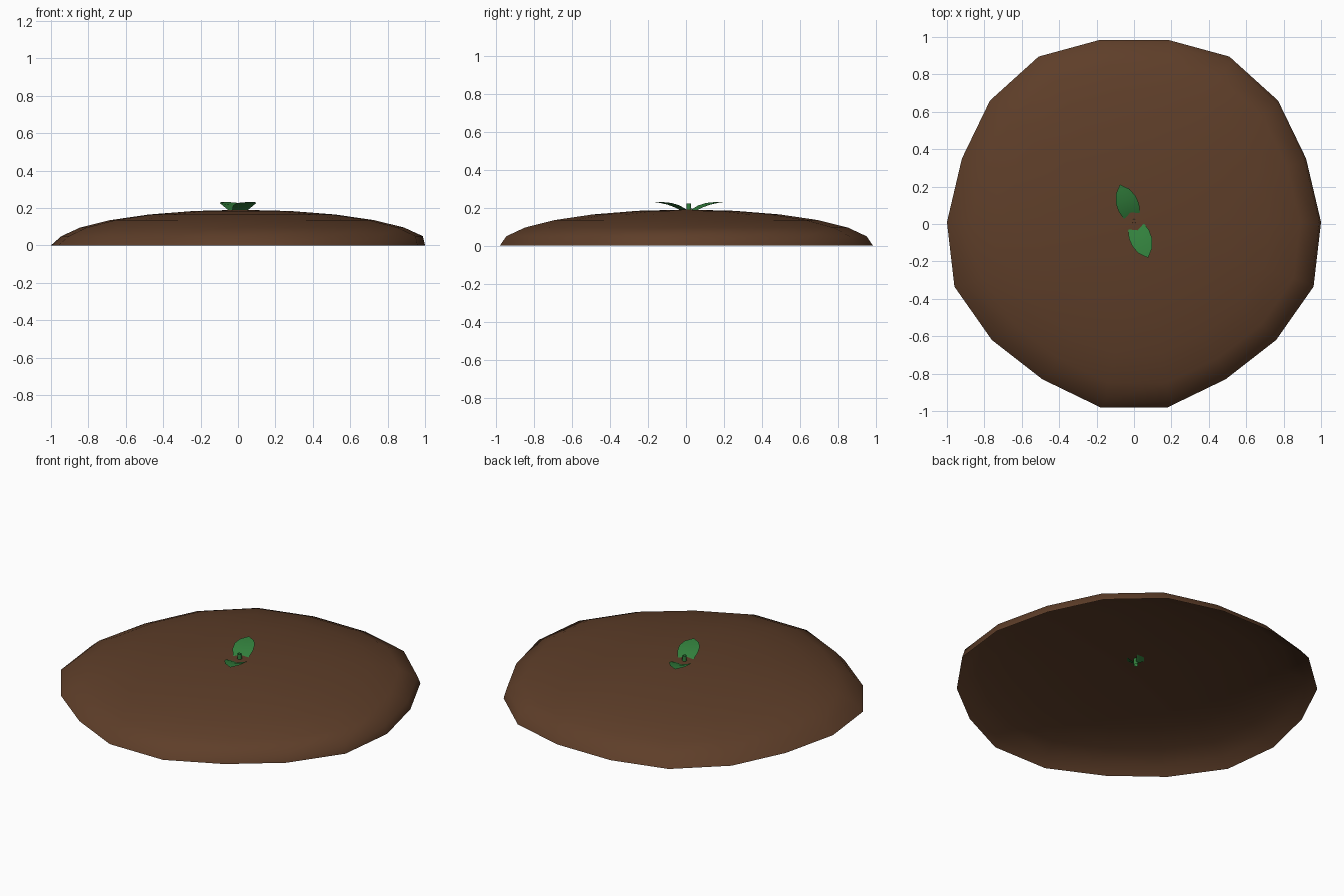
import bpy
import bmesh
from math import sin, cos, pi, radians
from mathutils import Vector

cube = bpy.data.objects.get("Cube")
if cube:
    bpy.data.objects.remove(cube, do_unlink=True)


def make_material(name, color):
    mat = bpy.data.materials.new(name)
    mat.use_nodes = True
    mat.diffuse_color = (*color, 1)
    mat.node_tree.nodes["Principled BSDF"].inputs["Base Color"].default_value = (*color, 1)
    return mat


def make_object(name, bm, mat):
    mesh = bpy.data.meshes.new(name)
    bm.to_mesh(mesh)
    bm.free()
    mesh.materials.append(mat)
    for poly in mesh.polygons:
        poly.use_smooth = True
    obj = bpy.data.objects.new(name, mesh)
    bpy.context.scene.collection.objects.link(obj)
    return obj


soil = make_material("soil brown", (0.112, 0.048, 0.022))
green = make_material("leaf green", (0.032, 0.215, 0.046))

# Soil mound: open half dome with a slightly uneven rim
SIDES, HEIGHT = 18, 0.19
half_rim = [(0.18, 0.985), (0.51, 0.895), (0.77, 0.66), (0.92, 0.35), (1.0, 0.01),
            (0.96, -0.335), (0.76, -0.62), (0.49, -0.83), (0.18, -0.98)]
rim = half_rim + [(-x, y) for x, y in reversed(half_rim)]
bm = bmesh.new()
rings = [[bm.verts.new((x, y, 0)) for x, y in rim]]
for step in range(1, 6):
    lat = radians(15 * step)
    r, z = cos(lat), HEIGHT * sin(lat)
    rings.append([bm.verts.new((x * r + 0.022, y * r, z)) for x, y in rim])
for low, high in zip(rings, rings[1:]):
    for i in range(SIDES):
        j = (i + 1) % SIDES
        bm.faces.new((low[i], high[i], high[j], low[j])[::-1])
top = bm.verts.new((0.01, 0, HEIGHT))
for i in range(SIDES):
    bm.faces.new((rings[-1][(i + 1) % SIDES], rings[-1][i], top))
bmesh.ops.recalc_face_normals(bm, faces=bm.faces)
if sum(f.normal.z for f in bm.faces) < 0:
    bmesh.ops.reverse_faces(bm, faces=bm.faces)
make_object("soil_mound", bm, soil)

# Stem: short open tube rooted just under the soil
CENTER = Vector((0, 0.015, 0))
bm = bmesh.new()
bmesh.ops.create_cone(bm, cap_ends=False, segments=6, radius1=0.014, radius2=0.012, depth=0.07)
bmesh.ops.translate(bm, verts=bm.verts, vec=CENTER + Vector((0, 0, 0.186)))
make_object("stem", bm, green)

# Leaves: cupped blades rising from the stem, (distance, half width, middle z, edge z)
blade = [(0.008, 0.012, 0.165, 0.168), (0.035, 0.047, 0.181, 0.192),
         (0.075, 0.058, 0.200, 0.212), (0.12, 0.057, 0.216, 0.225),
         (0.168, 0.040, 0.226, 0.230)]


def make_leaf(name, angle):
    out = Vector((cos(angle), sin(angle), 0))
    side = Vector((-out.y, out.x, 0))
    bm = bmesh.new()
    rows = []
    for dist, width, mid_z, edge_z in blade:
        rows.append([bm.verts.new(CENTER + out * dist + side * width * s
                                  + Vector((0, 0, edge_z if s else mid_z)))
                     for s in (-1, 0, 1)])
    for a, b in zip(rows, rows[1:]):
        for i in range(2):
            bm.faces.new((a[i], b[i], b[i + 1], a[i + 1]))
    tip = bm.verts.new(CENTER + out * 0.21 + Vector((0, 0, 0.231)))
    for i in range(2):
        bm.faces.new((rows[-1][i], tip, rows[-1][i + 1]))
    make_object(name, bm, green)


front_angle = radians(-69)
make_leaf("front_leaf", front_angle)
make_leaf("back_leaf", front_angle + pi)
